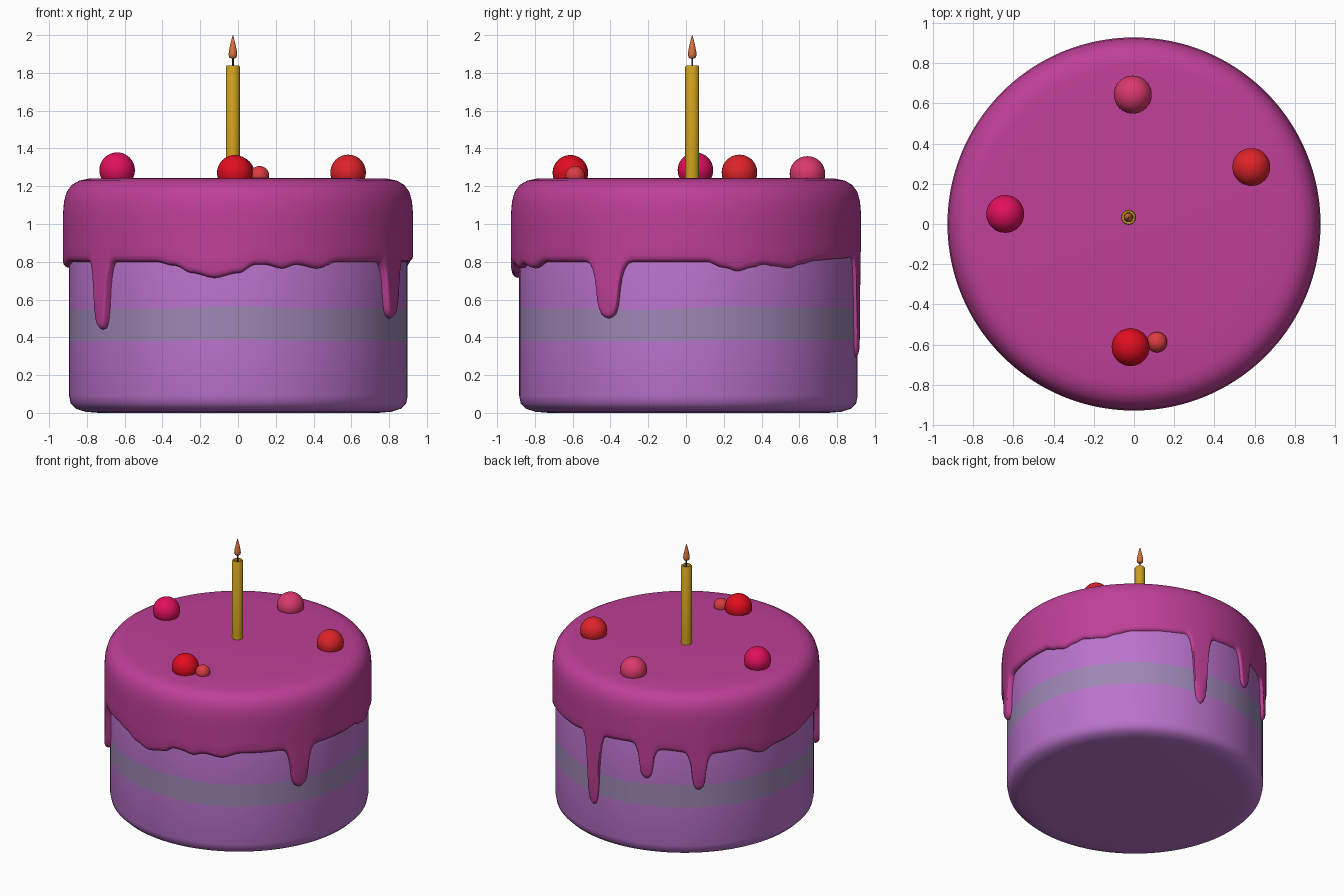
import bpy, bmesh, math

if "Cube" in bpy.data.objects:
    bpy.data.objects.remove(bpy.data.objects["Cube"])


def material(name, rgb):
    m = bpy.data.materials.new(name)
    m.diffuse_color = (*rgb, 1)
    m.use_nodes = True
    m.node_tree.nodes["Principled BSDF"].inputs["Base Color"].default_value = m.diffuse_color
    return m


def finish(name, bm, mats, loc=(0, 0, 0), angle=50):
    bmesh.ops.recalc_face_normals(bm, faces=bm.faces[:])
    me = bpy.data.meshes.new(name)
    bm.to_mesh(me)
    bm.free()
    ob = bpy.data.objects.new(name, me)
    bpy.context.collection.objects.link(ob)
    ob.location = loc
    for m in mats:
        me.materials.append(m)
    bpy.ops.object.select_all(action='DESELECT')
    ob.select_set(True)
    bpy.context.view_layer.objects.active = ob
    bpy.ops.object.shade_smooth_by_angle(angle=math.radians(angle))
    return ob


def revolve(name, profile, mats, loc=(0, 0, 0), n=96, band=None, angle=50):
    """profile: list of (r, z), or a function of the angle in degrees returning one.
    Both ends are capped; 'band' is a profile segment using the second material."""
    bm = bmesh.new()
    cols = []
    for i in range(n):
        a = 2 * math.pi * i / n
        pts = profile(360 * i / n) if callable(profile) else profile
        cols.append([bm.verts.new((r * math.cos(a), r * math.sin(a), z)) for r, z in pts])
    rows = len(cols[0])
    for i in range(n):
        c, d = cols[i], cols[(i + 1) % n]
        for j in range(rows - 1):
            f = bm.faces.new((c[j], d[j], d[j + 1], c[j + 1]))
            f.material_index = 1 if j == band else 0
    bm.faces.new([c[0] for c in cols])
    bm.faces.new([c[-1] for c in cols])
    return finish(name, bm, mats, loc, angle)


# Cake body with its filling stripe
sponge = material("sponge", (0.49, 0.17, 0.60))
filling = material("filling", (0.34, 0.24, 0.46))


def body_profile(a):
    w = 0.006 * math.sin(math.radians(3 * a)) + 0.004 * math.sin(math.radians(7 * a))
    return [(0.74, 0), (0.81, 0.006), (0.86, 0.022), (0.888, 0.05), (0.896, 0.09),
            (0.896, 0.383 + w / 2), (0.896, 0.553 + w), (0.896, 1.0), (0.85, 1.15)]


revolve("cake_body", body_profile, [sponge, filling], (0.002, 0.013, 0), n=128, band=5)

# Icing: wavy lower edge as (angle, height) plus drips as (angle, tip height, half width)
WAVES = [(0, .80), (7, .80), (12.5, .77), (17.6, .75), (23, .77), (27, .785), (31, .775),
         (37, .765), (42, .785), (49, .805), (64, .815), (88, .84), (100, .85), (114, .82),
         (137, .79), (149, .795), (160, .735), (168, .765), (178, .77), (195, .80),
         (241, .80), (248, .78), (254.5, .74), (262, .715), (270, .74), (276, .785),
         (279, .785), (285, .765), (290, .785), (297.7, .765), (306, .80), (360, .80)]
DRIPS = [(80.6, .29, 3.1), (107.5, .59, 2.9), (130.6, .52, 2.9), (217.4, .44, 2.9),
         (333, .50, 3.8)]
DRIP_SHAPE = [(0, 1), (.35, .98), (.65, .93), (.85, .84), (.95, .74), (1.05, .55),
              (1.2, .33), (1.5, .14), (1.9, .03), (2.4, 0)]


def lookup(pts, x, smooth):
    for (x0, y0), (x1, y1) in zip(pts, pts[1:]):
        if x0 <= x <= x1:
            t = (x - x0) / (x1 - x0)
            if smooth:
                t = t * t * (3 - 2 * t)
            return y0 + (y1 - y0) * t
    return pts[-1][1]


def icing_profile(a):
    base = e = lookup(WAVES, a, True)
    for c, tip, w in DRIPS:
        e -= (base - tip) * lookup(DRIP_SHAPE, abs(a - c) / w, False)
    R = 0.927
    top = [(0.6, 1.243), (0.79, 1.24), (0.84, 1.23), (0.88, 1.207), (0.907, 1.17),
           (0.921, 1.12), (R, 1.05)]
    wall = [(R, 1.05 + (e + 0.035 - 1.05) * t) for t in (.25, .5, .75, 1)]
    lip = [(R - .004, e + .016), (R - .014, e + .004), (R - .028, e), (0.865, e + .008)]
    return top + wall + lip + [(0.85, 1.1)]


icing = material("icing", (0.52, 0.05, 0.31))
revolve("icing", icing_profile, [icing], n=600, angle=60)

# Candle, wick and flame
cx, cy = -0.027, 0.033
revolve("candle", [(0.037, 1.2), (0.037, 1.832), (0.033, 1.838), (0.024, 1.838), (0.016, 1.826)],
        [material("wax", (0.61, 0.35, 0.013))], (cx, cy, 0), n=32)
revolve("wick", [(0.005, 1.82), (0.005, 1.89)],
        [material("wick", (0.05, 0.03, 0.02))], (cx, cy, 0), n=12)
revolve("flame", [(0.008, 1.876), (0.019, 1.881), (0.023, 1.895), (0.021, 1.915),
                  (0.015, 1.945), (0.008, 1.975), (0.001, 2.0)],
        [material("flame", (0.72, 0.17, 0.05))], (cx, cy, 0), n=24)

# Berries on top
BERRIES = [("left", (-0.64, 0.05, 1.285), 0.094, (0.75, 0.005, 0.11)),
           ("right", (0.583, 0.283, 1.273), 0.094, (0.72, 0.017, 0.022)),
           ("back", (-0.006, 0.643, 1.265), 0.094, (0.70, 0.04, 0.15)),
           ("front", (-0.017, -0.612, 1.271), 0.094, (0.75, 0.004, 0.014)),
           ("small", (0.114, -0.587, 1.256), 0.051, (0.72, 0.045, 0.055))]
for side, loc, r, rgb in BERRIES:
    bm = bmesh.new()
    bmesh.ops.create_uvsphere(bm, u_segments=40, v_segments=24, radius=r)
    finish(side + "_berry", bm, [material(side + "_berry", rgb)], loc)
